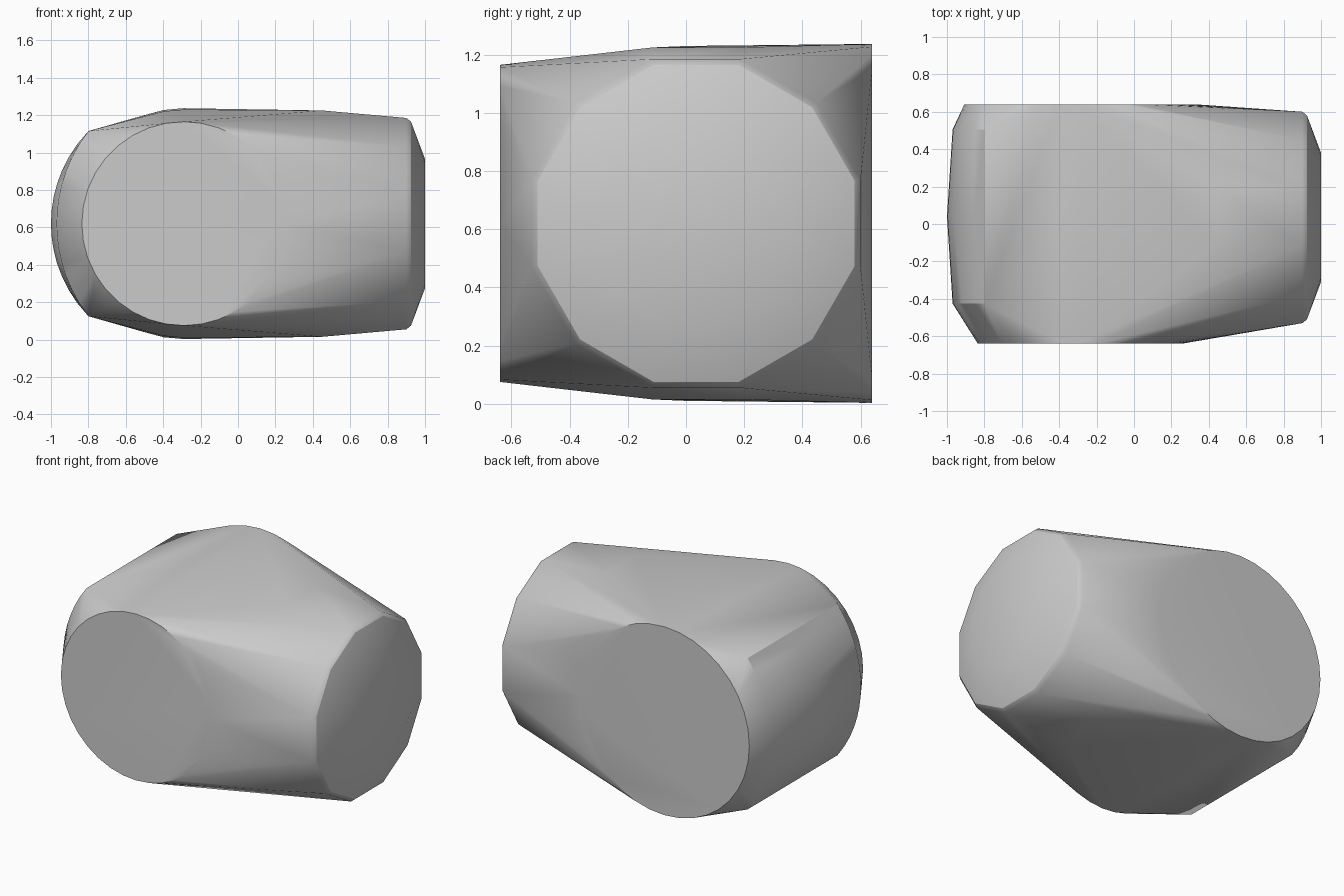
import bpy
import bmesh
from math import sin, cos, radians, sqrt, tau

cube = bpy.data.objects.get("Cube")
if cube:
    bpy.data.objects.remove(cube, do_unlink=True)

MID_Z = 0.62
DRUM_X = -0.29      # axis of the cross drum
END_Y = 0.035       # axis of the end cap


def drum_ring(y, radius, sides=36):
    """Circle facing along y."""
    return [(DRUM_X + radius * cos(tau * i / sides), y,
             MID_Z + radius * sin(tau * i / sides)) for i in range(sides)]


def cap_ring(x, flat_radius, sides=12):
    """Regular polygon facing along x, resting on a flat."""
    r = flat_radius / cos(tau / sides / 2)
    return [(x, END_Y + r * cos(tau * (i + 0.5) / sides),
             MID_Z + r * sin(tau * (i + 0.5) / sides)) for i in range(sides)]


def end_arc(y, bulge, half=0.495, steps=14):
    """Shallow upright arc of the bulged end."""
    radius = (half * half + bulge * bulge) / (2 * bulge)
    points = []
    for i in range(steps + 1):
        z = half * (2 * i / steps - 1)
        points.append((-0.8 + radius - bulge - sqrt(radius * radius - z * z), y, MID_Z + z))
    return points


# Cross drum, bulged left end, and faceted right end
points = drum_ring(-0.64, 0.545) + drum_ring(0, 0.61) + drum_ring(0.64, 0.617)
points += end_arc(-0.425, 0.17) + end_arc(0.04, 0.2) + end_arc(0.505, 0.17)
points += cap_ring(0.9, 0.565) + cap_ring(0.925, 0.545) + cap_ring(1.0, 0.345, 24)

# Shoulder between drum and right end
for side in (-1, 1):
    for height in (-1, 1):
        points.append((0.48, END_Y + side * 0.455, MID_Z + height * 0.495))
        points.append((0.45, END_Y + side * 0.15, MID_Z + height * 0.605))

# Stretch one skin around the sections
bm = bmesh.new()
for p in points:
    bm.verts.new(p)
hull = bmesh.ops.convex_hull(bm, input=bm.verts[:])
spare = {v for key in ("geom_interior", "geom_unused") for v in hull[key]
         if isinstance(v, bmesh.types.BMVert)}
bmesh.ops.delete(bm, geom=list(spare), context='VERTS')
bmesh.ops.dissolve_limit(bm, angle_limit=radians(0.3), verts=bm.verts[:], edges=bm.edges[:])
bmesh.ops.recalc_face_normals(bm, faces=bm.faces[:])
mesh = bpy.data.meshes.new("rounded_body")
bm.to_mesh(mesh)
bm.free()

body = bpy.data.objects.new("rounded_body", mesh)
bpy.context.collection.objects.link(body)

# Plain grey
grey = bpy.data.materials.new("plain_grey")
grey.use_nodes = True
colour = (0.6, 0.6, 0.6, 1)
grey.diffuse_color = colour
grey.node_tree.nodes["Principled BSDF"].inputs["Base Color"].default_value = colour
mesh.materials.append(grey)

for obj in bpy.context.selected_objects:
    obj.select_set(False)
body.select_set(True)
bpy.context.view_layer.objects.active = body
bpy.ops.object.shade_smooth_by_angle(angle=radians(30))
